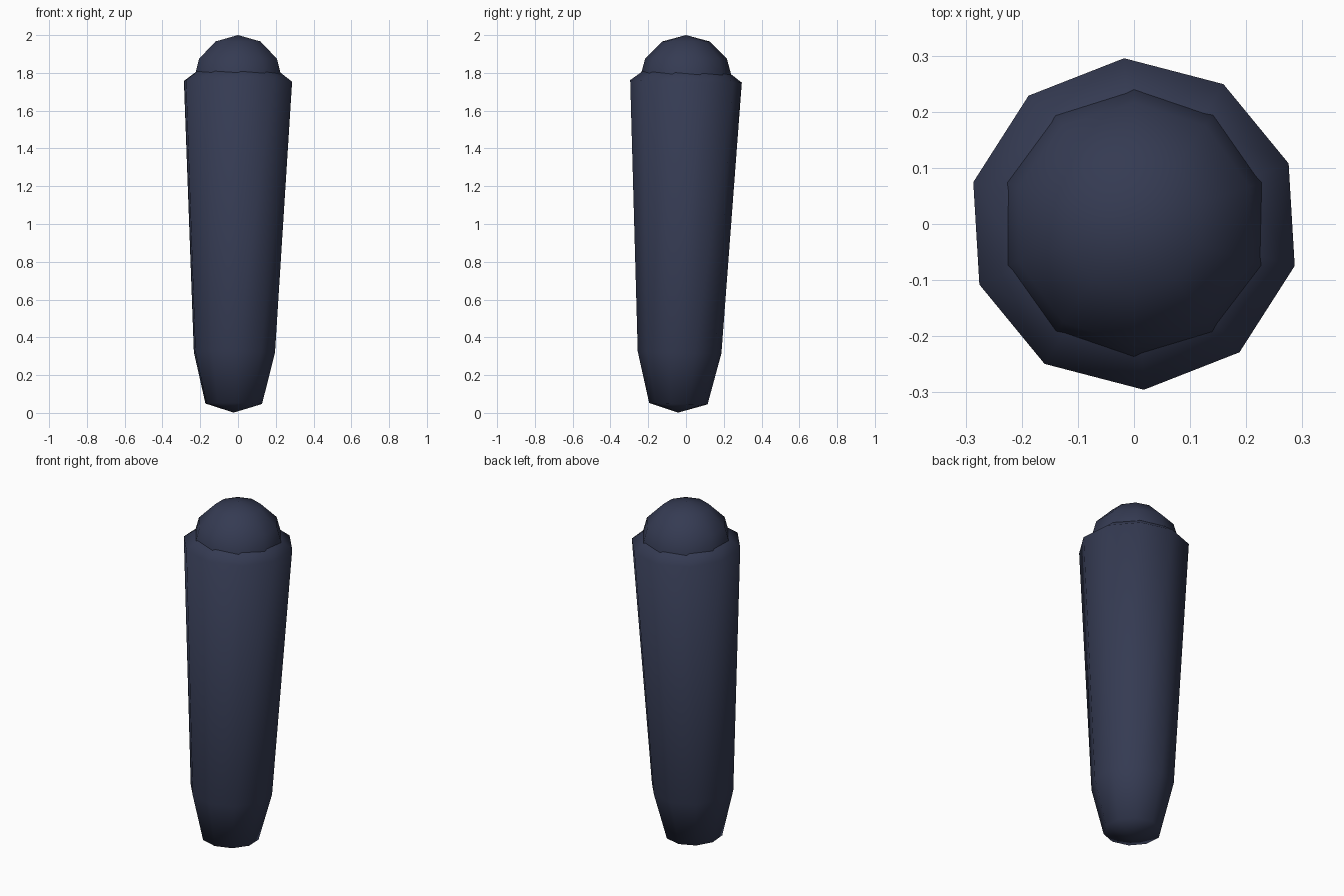
import bpy, bmesh, math
from mathutils import Vector

if "Cube" in bpy.data.objects:
    bpy.data.objects.remove(bpy.data.objects["Cube"])

mat = bpy.data.materials.new("dark_navy")
mat.diffuse_color = (0.035, 0.043, 0.085, 1)
mat.use_nodes = True
mat.node_tree.nodes["Principled BSDF"].inputs["Base Color"].default_value = mat.diffuse_color


def make_object(name, bm):
    bmesh.ops.recalc_face_normals(bm, faces=bm.faces)
    for f in bm.faces:
        f.smooth = True
    mesh = bpy.data.meshes.new(name)
    bm.to_mesh(mesh)
    bm.free()
    mesh.materials.append(mat)
    obj = bpy.data.objects.new(name, mesh)
    bpy.context.collection.objects.link(obj)
    return obj


# Tapered ten-sided body, closed to a point at both ends, leaning slightly
SIDES = 10
START = math.radians(21.4)
PIVOT = Vector((0, 0, 1.755))
LEAN = Vector((0, 0, 1)).rotation_difference(Vector((0.019, 0.034, 1.435)))
PROFILE = [(0.155, 0.048), (0.222, 0.32), (0.296, 1.755), (0.209, 1.82)]


def place(x, y, z):
    return PIVOT + LEAN @ (Vector((x, y, z)) - PIVOT)


bm = bmesh.new()
rings = []
for r, z in PROFILE:
    rings.append([bm.verts.new(place(r * math.cos(START + math.tau * i / SIDES),
                                     r * math.sin(START + math.tau * i / SIDES), z))
                  for i in range(SIDES)])
bottom = bm.verts.new(place(0, 0, 0.001))
top = bm.verts.new(place(0, 0, 1.84))
for i in range(SIDES):
    j = (i + 1) % SIDES
    bm.faces.new((bottom, rings[0][j], rings[0][i]))
    bm.faces.new((top, rings[-1][i], rings[-1][j]))
    for a, b in zip(rings, rings[1:]):
        bm.faces.new((a[i], a[j], b[j], b[i]))
make_object("tapered_body", bm)

# Round ball set into the top of the body
bm = bmesh.new()
bmesh.ops.create_uvsphere(bm, u_segments=10, v_segments=6, radius=0.25)
ball = make_object("domed_end", bm)
ball.location = (0, 0, 1.75)
